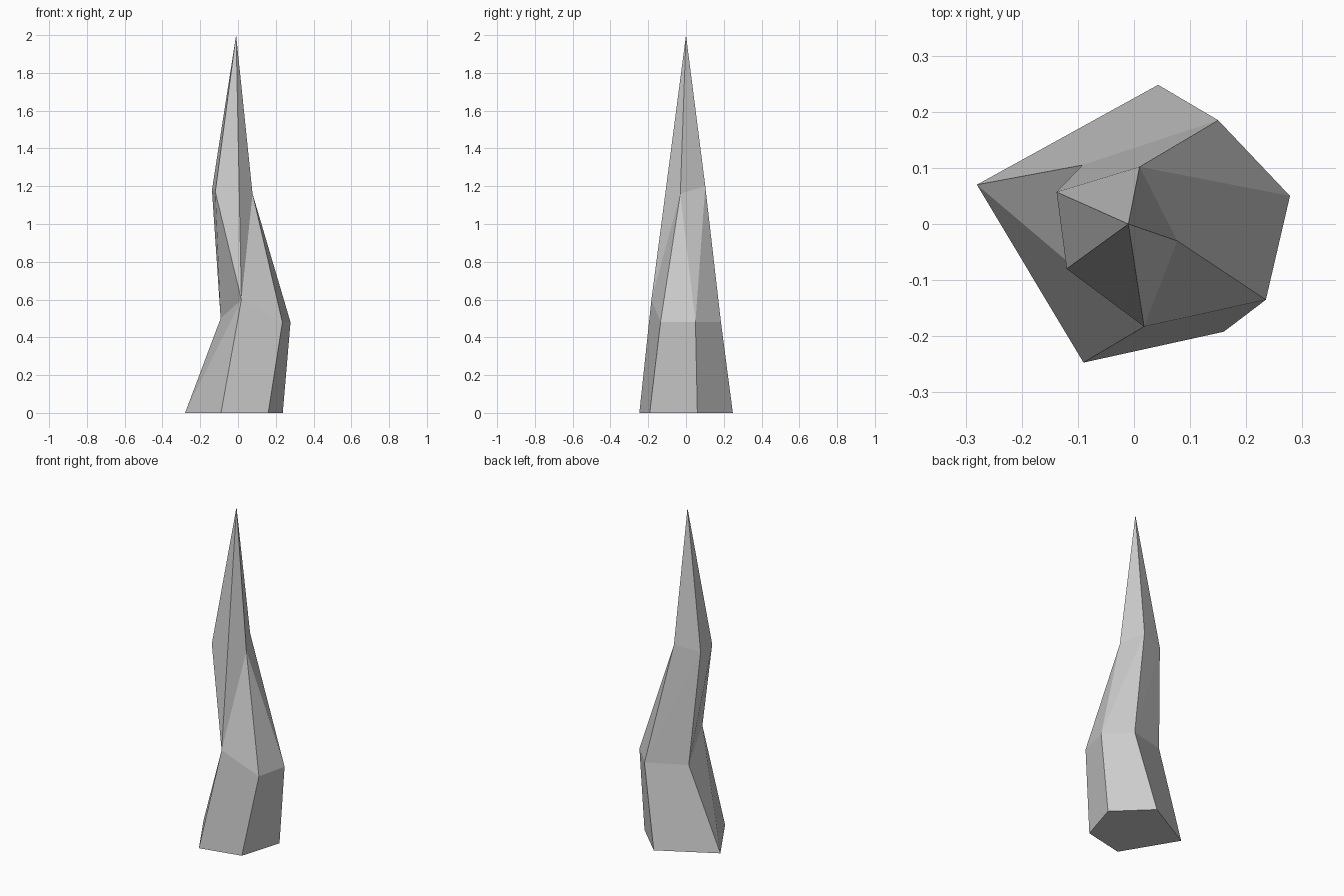
import bpy, bmesh

if "Cube" in bpy.data.objects:
    bpy.data.objects.remove(bpy.data.objects["Cube"])

# Cross-sections, counter-clockwise from the right side
base = [(0.237, 0.06, 0), (0.043, 0.248, 0), (-0.28, 0.07, 0),
        (-0.09, -0.247, 0), (0.16, -0.192, 0)]
bend = [(0.278, 0.05, 0.48), (0.15, 0.185, 0.48), (-0.092, 0.105, 0.5),
        (0.018, -0.183, 0.6), (0.235, -0.135, 0.48)]
neck = [(0.077, -0.03, 1.16), (0.01, 0.102, 1.2),
        (-0.138, 0.057, 1.18), (-0.12, -0.08, 1.17)]

bm = bmesh.new()
b, m, n = [[bm.verts.new(p) for p in ring] for ring in (base, bend, neck)]
tip = bm.verts.new((-0.01, 0, 2))

# Underside
bm.faces.new(b[::-1])

# Lower trunk: five sides, the hollow left side split in two
for i in range(5):
    j = (i + 1) % 5
    if i == 2:
        bm.faces.new((b[2], b[3], m[3]))
        bm.faces.new((b[2], m[3], m[2]))
    else:
        bm.faces.new((b[i], b[j], m[j], m[i]))

# Upper trunk: twisted facets between bend and neck
for f in ((m[0], m[1], n[1]), (m[0], n[1], n[0]),
          (m[1], m[2], n[2]), (m[1], n[2], n[1]),
          (m[2], n[3], n[2]), (m[2], m[3], n[3]),
          (m[3], m[4], n[0]), (m[4], m[0], n[0])):
    bm.faces.new(f)

# Spike: the front bend corner runs straight up to the tip
spike = n + [m[3]]
for i in range(5):
    bm.faces.new((spike[i], spike[(i + 1) % 5], tip))

bmesh.ops.recalc_face_normals(bm, faces=bm.faces)
mesh = bpy.data.meshes.new("rock_spike")
bm.to_mesh(mesh)
bm.free()
bpy.context.collection.objects.link(bpy.data.objects.new("rock_spike", mesh))
